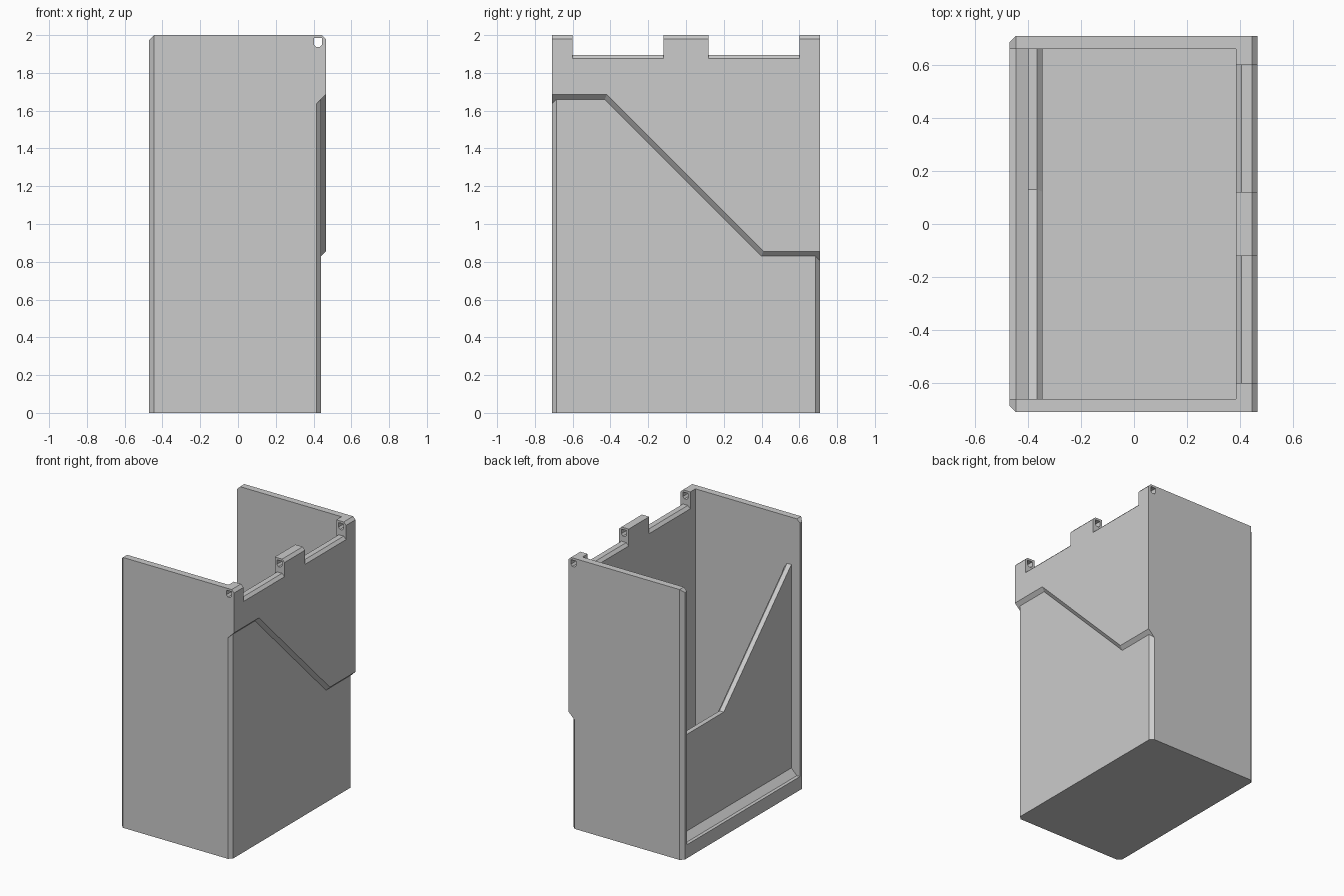
import bpy, bmesh
from mathutils import Vector

default_cube = bpy.data.objects.get("Cube")
if default_cube:
    bpy.data.objects.remove(default_cube, do_unlink=True)

grey = bpy.data.materials.new("light_grey")
grey.use_nodes = True
colour = (0.6, 0.6, 0.6, 1)
grey.diffuse_color = colour
grey.node_tree.nodes["Principled BSDF"].inputs["Base Color"].default_value = colour


def loft(name, ring_a, ring_b):
    """Closed solid between two matching rings of points."""
    bm = bmesh.new()
    a = [bm.verts.new(p) for p in ring_a]
    b = [bm.verts.new(p) for p in ring_b]
    bm.faces.new(a)
    bm.faces.new(list(reversed(b)))
    for i in range(len(a)):
        j = (i + 1) % len(a)
        bm.faces.new((a[j], a[i], b[i], b[j]))
    bmesh.ops.recalc_face_normals(bm, faces=bm.faces)
    mesh = bpy.data.meshes.new(name)
    bm.to_mesh(mesh)
    bm.free()
    obj = bpy.data.objects.new(name, mesh)
    bpy.context.collection.objects.link(obj)
    return obj


def along_x(name, prof_a, xa, prof_b, xb):
    return loft(name, [(xa, y, z) for y, z in prof_a], [(xb, y, z) for y, z in prof_b])


def along_y(name, prof, ya, yb):
    return loft(name, [(x, ya, z) for x, z in prof], [(x, yb, z) for x, z in prof])


def rect(a0, a1, b0, b1):
    return [(a0, b0), (a1, b0), (a1, b1), (a0, b1)]


# Outer block, chamfered around its open side
LEFT, RIGHT, HALF, INNER, TOP = -0.47, 0.465, 0.71, 0.66, 2.0
block = rect(-HALF, HALF, 0, TOP)
shell = along_x("box_shell", block, LEFT, block, RIGHT)
bm = bmesh.new()
bm.from_mesh(shell.data)
rim = [e for e in bm.edges
       if all(v.co.x < 0 for v in e.verts) and any(v.co.z > 1 for v in e.verts)]
bmesh.ops.bevel(bm, geom=rim, offset=0.025, segments=1, affect='EDGES')
bm.to_mesh(shell.data)
bm.free()
shell.data.materials.append(grey)

cutters = []

# Inner cavity
cavity = rect(-INNER, INNER, 0.055, 2.2)
cutters.append(along_x("cavity", cavity, -0.345, cavity, 0.385))

# Open mouth with a sloped sill
mouth = [(-0.4, 0.145), (-0.445, 0.1), (-0.6, 0.1), (-0.6, 2.2), (-0.4, 2.2)]
cutters.append(along_y("mouth", mouth, -INNER, INNER))


# Slanted window above the recessed panel, chamfered on the inside
def window(drop):
    return [(INNER, 0.86 - drop), (INNER, 2.2), (-INNER, 2.2),
            (-INNER, 1.65 - drop * 1.414), (0.13 - drop * 0.414, 0.86 - drop)]


cutters.append(along_x("window", window(0), -0.45, window(0), -0.3))
cutters.append(along_x("window_chamfer", window(0), -0.365, window(0.04), -0.325))


# Stepped recess on the outside of the hinge wall
def recess(grow):
    s = grow * 0.414
    return [(-0.8, -0.1), (0.8, -0.1), (0.8, 0.83 + grow), (0.4 + s, 0.83 + grow),
            (-0.43 + s, 1.66 + grow), (-0.8, 1.66 + grow)]


cutters.append(along_x("recess", recess(0), 0.44, recess(0.05), 0.49))

# Chamfered upright corners below the step
for side, height in ((-1, 1.635), (1, 0.805)):
    near = rect(side * 0.71, side * 0.8, -0.1, height)
    far = rect(side * 0.66, side * 0.8, -0.1, height + 0.05)
    cutters.append(along_x("corner_chamfer", near, 0.415, far, 0.465))

# Notches between the hinge knuckles
notch = [(0.355, 1.845), (0.405, 1.895), (0.445, 1.895),
         (0.495, 1.845), (0.495, 2.1), (0.355, 2.1)]
for side in (-1, 1):
    cutters.append(along_y("hinge_notch", notch, side * 0.12, side * 0.6))

# Chamfer along the knuckle tops
top_chamfer = [(0.425, 2.02), (0.485, 1.96), (0.485, 2.02)]
cutters.append(along_y("knuckle_chamfer", top_chamfer, -0.8, 0.8))

# Hinge pin hole
pin = [(0.402, 1.984), (0.402, 1.95), (0.414, 1.936),
       (0.433, 1.936), (0.445, 1.95), (0.445, 1.984)]
cutters.append(along_y("pin_hole", pin, -0.8, 0.8))

# Cut everything out of the block
bpy.context.view_layer.objects.active = shell
for cutter in cutters:
    cutter.hide_render = True
    mod = shell.modifiers.new(cutter.name, 'BOOLEAN')
    mod.operation = 'DIFFERENCE'
    mod.solver = 'EXACT'
    mod.object = cutter
    bpy.ops.object.modifier_apply(modifier=mod.name)
    bpy.data.objects.remove(cutter, do_unlink=True)
